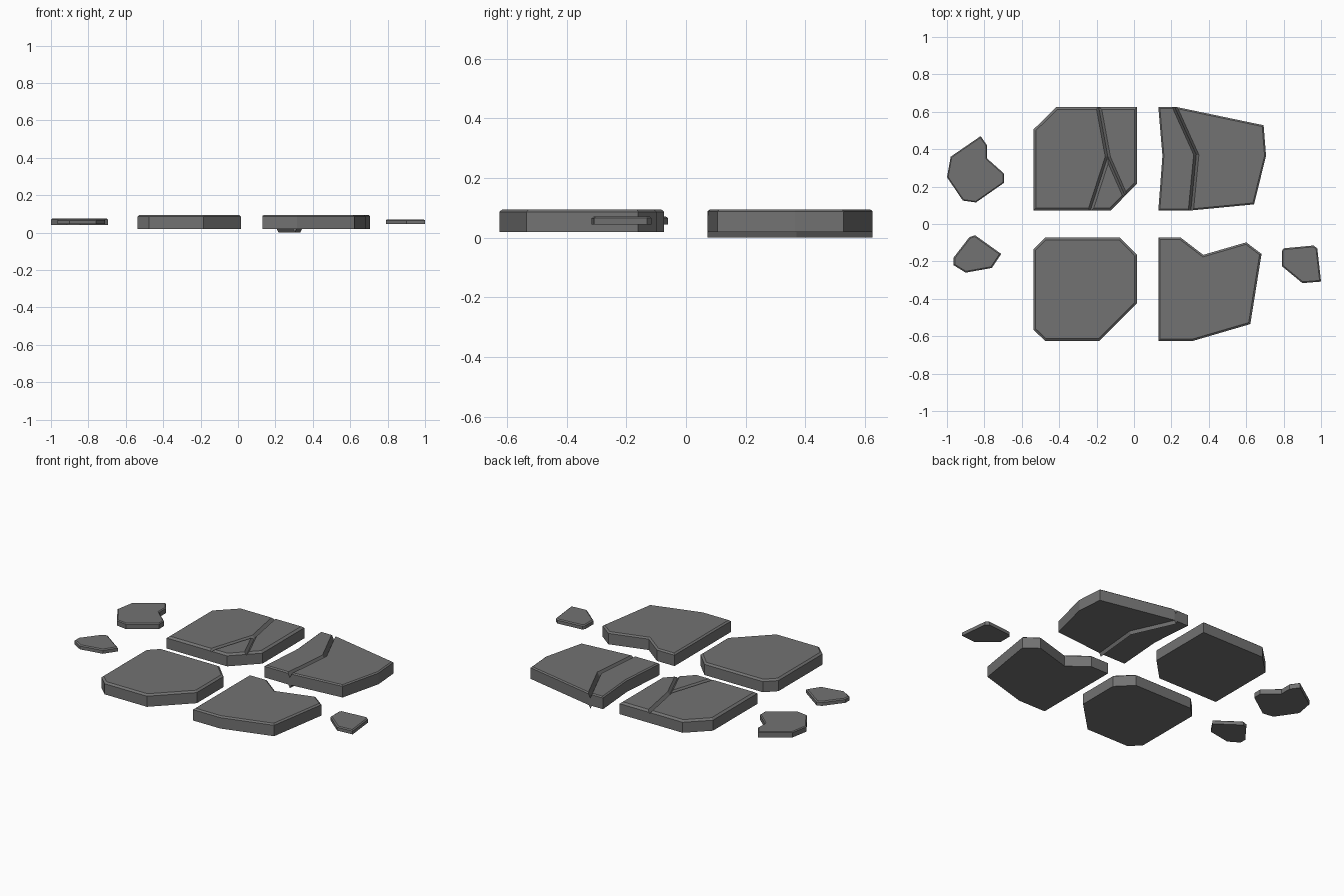
import bpy, bmesh
from mathutils import Vector

if "Cube" in bpy.data.objects:
    bpy.data.objects.remove(bpy.data.objects["Cube"])

stone = bpy.data.materials.new("dark_stone")
stone.diffuse_color = (0.17, 0.17, 0.17, 1)
stone.use_nodes = True
stone.node_tree.nodes["Principled BSDF"].inputs["Base Color"].default_value = stone.diffuse_color


def make_object(name, bm):
    bmesh.ops.recalc_face_normals(bm, faces=bm.faces)
    me = bpy.data.meshes.new(name)
    bm.to_mesh(me)
    bm.free()
    me.materials.append(stone)
    ob = bpy.data.objects.new(name, me)
    bpy.context.collection.objects.link(ob)
    return ob


def loft(name, rings):
    bm = bmesh.new()
    rows = [[bm.verts.new(p) for p in r] for r in rings]
    n = len(rows[0])
    for a, b in zip(rows, rows[1:]):
        for i in range(n):
            j = (i + 1) % n
            bm.faces.new((a[i], a[j], b[j], b[i]))
    bm.faces.new(rows[0][::-1])
    bm.faces.new(rows[-1])
    return make_object(name, bm)


def inset(pts, d):
    # mitred inward offset of a clockwise outline
    out = []
    for i, p in enumerate(pts):
        p = Vector(p)
        e1 = (p - Vector(pts[i - 1])).normalized()
        e2 = (Vector(pts[(i + 1) % len(pts)]) - p).normalized()
        n1, n2 = Vector((e1.y, -e1.x)), Vector((e2.y, -e2.x))
        out.append(p + (n1 + n2) * d / (1 + n1.dot(n2)))
    return out


def slab(name, pts, z0, z1, bevel):
    rings = [[(p[0], p[1], z0) for p in pts],
             [(p[0], p[1], z1 - bevel * 0.8) for p in pts],
             [(p[0], p[1], z1) for p in inset(pts, bevel)]]
    return loft(name, rings)


def vee(name, path, half, apex, top):
    # triangular section swept along a plan path
    return loft(name, [[(x - half, y, top), (x + half, y, top), (x, y, apex)]
                       for x, y in path])


def carve(ob, path, depth, half=0.014):
    apex = 0.095 - depth
    cutter = vee("crack_cutter", path, half * (0.12 - apex) / depth, apex, 0.12)
    cutter.hide_render = True
    mod = ob.modifiers.new("crack", "BOOLEAN")
    mod.object, mod.operation, mod.solver = cutter, "DIFFERENCE", "EXACT"
    bpy.context.view_layer.objects.active = ob
    bpy.ops.object.modifier_apply(modifier=mod.name)
    bpy.data.objects.remove(cutter)


# Four paving slabs, outlines clockwise from above
back_left = slab("back_left_slab", [
    (-.538, .072), (-.538, .505), (-.415, .625), (.016, .625), (.016, .215),
    (-.125, .072)], .02, .095, .013)
back_right = slab("back_right_slab", [
    (.13, .625), (.23, .625), (.693, .528), (.706, .365), (.642, .105), (.30, .072),
    (.13, .072), (.152, .365)], .02, .095, .008)
slab("front_left_slab", [
    (-.538, -.135), (-.475, -.073), (-.075, -.073), (.016, -.165), (.016, -.425),
    (-.185, -.625), (-.475, -.625), (-.538, -.565)], .02, .095, .012)
slab("front_right_slab", [
    (.13, -.073), (.25, -.073), (.37, -.165), (.60, -.098), (.682, -.16),
    (.622, -.535), (.315, -.625), (.13, -.625)], .02, .095, .01)

# Cracks in the two back slabs
carve(back_left, [(-.195, .66), (-.14, .36), (-.03, .11)], .016)
carve(back_left, [(-.14, .36), (-.247, .03)], .016)
carve(back_right, [(.202, .66), (.333, .37), (.301, .04)], .03)

# Crack breaking through the underside
vee("crack_ridge", [(.217, .625), (.333, .37), (.304, .072)], .012, 0, .025)

# Small loose fragments
slab("back_left_fragment", [
    (-1, .25), (-.98, .36), (-.82, .47), (-.785, .42), (-.785, .35), (-.695, .27),
    (-.695, .22), (-.845, .115), (-.915, .125)], .041, .075, .006)
slab("front_left_fragment", [
    (-.965, -.18), (-.88, -.07), (-.85, -.06), (-.71, -.16), (-.76, -.235),
    (-.90, -.26), (-.965, -.22)], .045, .071, .007)
slab("front_right_fragment", [
    (.79, -.145), (.80, -.13), (.96, -.115), (.98, -.13), (1.0, -.308),
    (.90, -.316), (.79, -.225)], .045, .071, .007)
